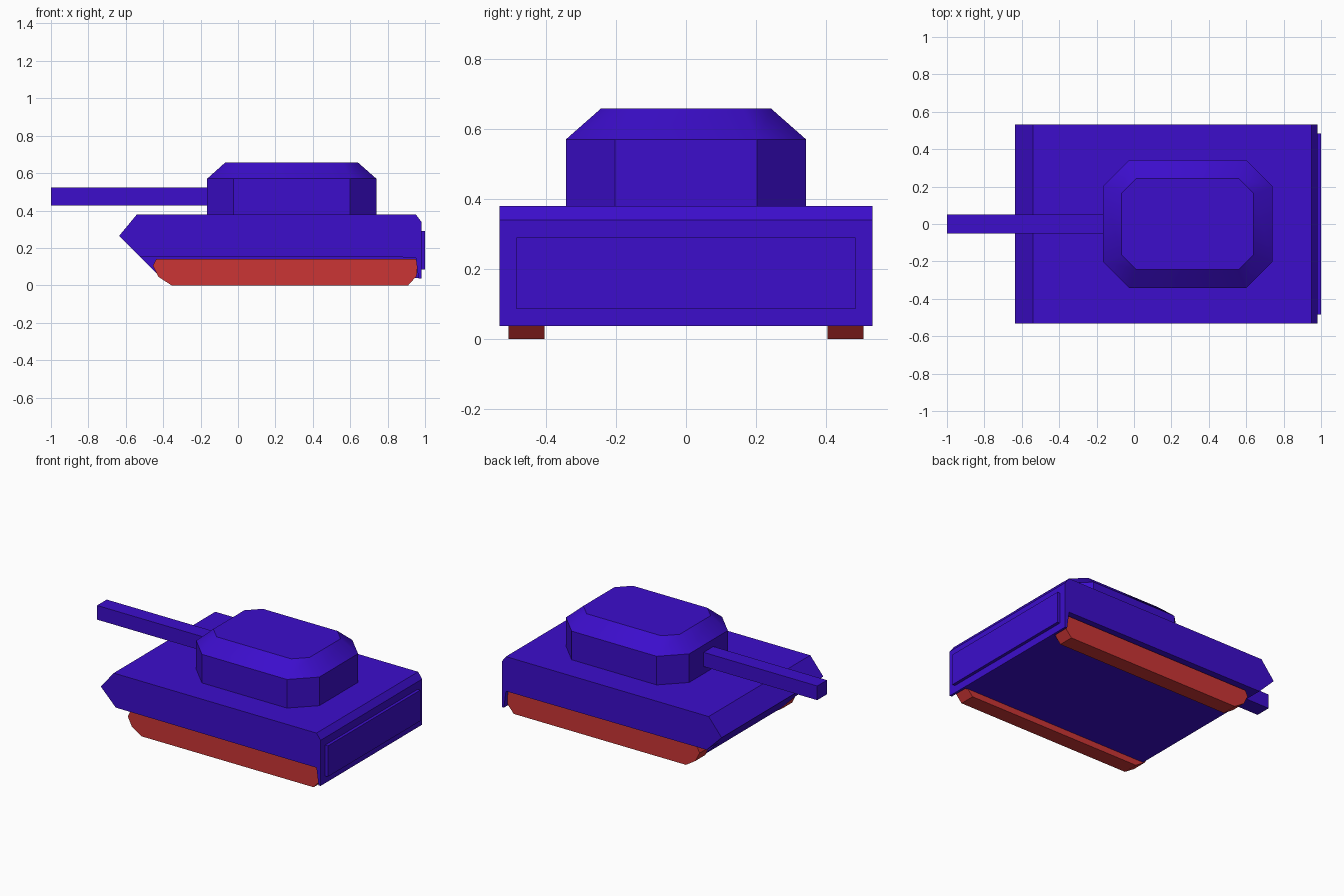
import bpy, bmesh, math

if "Cube" in bpy.data.objects:
    bpy.data.objects.remove(bpy.data.objects["Cube"])

def material(name, color):
    m = bpy.data.materials.new(name)
    m.diffuse_color = color
    m.use_nodes = True
    m.node_tree.nodes["Principled BSDF"].inputs["Base Color"].default_value = m.diffuse_color
    return m

BLUE = material("blue_paint", (0.045, 0.004, 0.6, 1))
RED = material("red_paint", (0.6, 0.035, 0.035, 1))

def loft(name, rings, mat):
    """Solid through a list of equal-length point rings, capped at both ends."""
    bm = bmesh.new()
    vs = [[bm.verts.new(p) for p in ring] for ring in rings]
    n = len(vs[0])
    for a, b in zip(vs, vs[1:]):
        for i in range(n):
            j = (i + 1) % n
            bm.faces.new((a[i], a[j], b[j], b[i]))
    bm.faces.new(vs[0])
    bm.faces.new(vs[-1])
    bmesh.ops.recalc_face_normals(bm, faces=bm.faces)
    me = bpy.data.meshes.new(name)
    bm.to_mesh(me)
    bm.free()
    me.materials.append(mat)
    ob = bpy.data.objects.new(name, me)
    bpy.context.collection.objects.link(ob)
    return ob

def extrude_y(name, profile, y0, y1, mat):
    """Side profile (x, z) extruded from y0 to y1."""
    return loft(name, [[(x, y, z) for x, z in profile] for y in (y0, y1)], mat)

def box(name, x0, x1, y, z0, z1, mat):
    return extrude_y(name, [(x0, z0), (x1, z0), (x1, z1), (x0, z1)], -y, y, mat)

def octagon(x0, x1, y, c, z):
    """Rectangle with corners cut by c."""
    return [(x0 + c, -y, z), (x1 - c, -y, z), (x1, -y + c, z), (x1, y - c, z),
            (x1 - c, y, z), (x0 + c, y, z), (x0, y - c, z), (x0, -y + c, z)]

# Upper hull with pointed nose and hanging rear plate
extrude_y("upper_hull", [(-0.635, 0.265), (-0.54, 0.38), (0.95, 0.38), (0.98, 0.34),
                         (0.98, 0.037), (0.965, 0.037), (0.95, 0.15), (-0.525, 0.155)],
          -0.533, 0.533, BLUE)

# Lower hull between the tracks
extrude_y("lower_hull", [(-0.525, 0.155), (-0.41, 0.04), (0.967, 0.04), (0.955, 0.16)],
          -0.41, 0.41, BLUE)

# Raised panel on the rear plate
box("rear_panel", 0.97, 1.0, 0.485, 0.085, 0.29, BLUE)

# Tracks
track = [(-0.455, 0.105), (-0.437, 0.14), (0.95, 0.14), (0.96, 0.105),
         (0.955, 0.05), (0.91, 0.0), (-0.355, 0.0), (-0.425, 0.045)]
for side, s in (("front", -1), ("back", 1)):
    extrude_y(side + "_track", track, s * 0.405, s * 0.507, RED)

# Turret with sloped roof edge
turret = loft("turret", [octagon(-0.165, 0.74, 0.343, 0.14, 0.375),
                         octagon(-0.165, 0.74, 0.343, 0.14, 0.57),
                         octagon(-0.067, 0.64, 0.243, 0.08, 0.658)], BLUE)
bpy.context.view_layer.objects.active = turret
turret.select_set(True)
bpy.ops.object.shade_smooth_by_angle(angle=math.radians(35))

# Gun barrel
box("gun_barrel", -1.0, -0.15, 0.051, 0.428, 0.522, BLUE)
